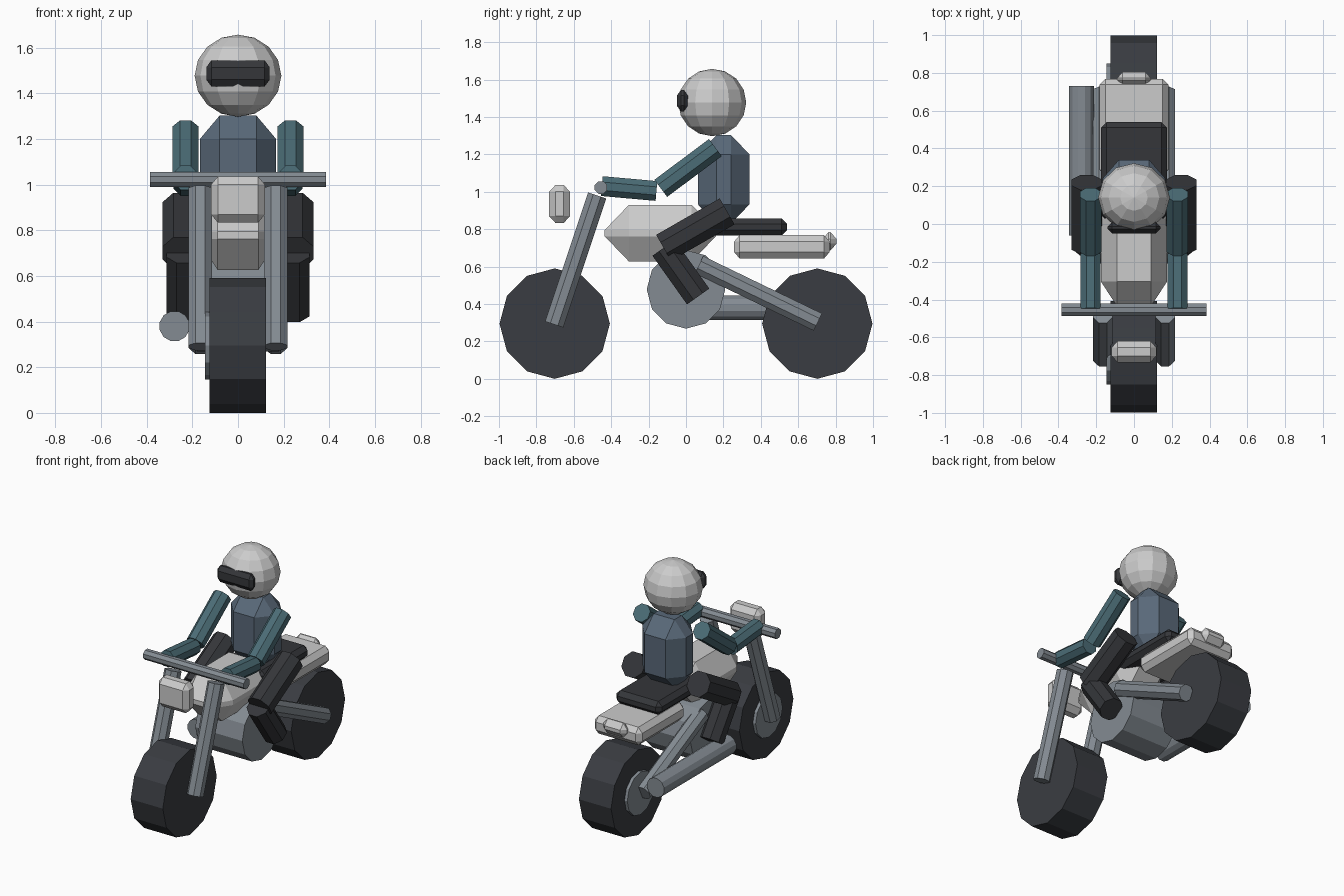
import bpy, bmesh, math
from itertools import product
from mathutils import Vector, Matrix

if "Cube" in bpy.data.objects:
    bpy.data.objects.remove(bpy.data.objects["Cube"])


def material(name, rgb):
    m = bpy.data.materials.new(name)
    m.diffuse_color = (*rgb, 1)
    m.use_nodes = True
    m.node_tree.nodes["Principled BSDF"].inputs["Base Color"].default_value = m.diffuse_color
    return m


RUBBER = material("rubber", (0.042, 0.046, 0.054))
STEEL = material("steel", (0.23, 0.26, 0.29))
PAINT = material("light_paint", (0.60, 0.59, 0.58))
LEATHER = material("dark_cloth", (0.035, 0.037, 0.042))
JACKET = material("jacket", (0.10, 0.14, 0.19))
SLEEVE = material("sleeve", (0.07, 0.15, 0.18))


def finish(name, bm, mat):
    bmesh.ops.recalc_face_normals(bm, faces=bm.faces)
    mesh = bpy.data.meshes.new(name)
    bm.to_mesh(mesh)
    bm.free()
    mesh.materials.append(mat)
    ob = bpy.data.objects.new(name, mesh)
    bpy.context.collection.objects.link(ob)
    return ob


def rod(name, p, q, r, mat, sides=8, flat=True):
    """Prism from p to q; with flat=True r is measured to the flat sides."""
    p, q = Vector(p), Vector(q)
    z = (q - p).normalized()
    x = Vector((0, 1, 0)) if abs(z.x) > 0.9 else Vector((1, 0, 0))
    frame = Matrix((x, z.cross(x), z)).transposed().to_4x4()
    turn = math.pi / sides if flat else 0
    radius = r / math.cos(turn)
    bm = bmesh.new()
    bmesh.ops.create_cone(
        bm, cap_ends=True, segments=sides, radius1=radius, radius2=radius,
        depth=(q - p).length,
        matrix=Matrix.Translation((p + q) / 2) @ frame @ Matrix.Rotation(turn, 4, "Z"))
    return finish(name, bm, mat)


def chamfered_box(name, lo, hi, bevel, mat):
    """Box with a flat chamfer whose size may differ along each axis."""
    lo, hi, b = Vector(lo), Vector(hi), Vector(bevel)
    centre, half = (lo + hi) / 2, (hi - lo) / 2
    bm = bmesh.new()
    for signs in product((-1, 1), repeat=3):
        for face_axis in range(3):
            bm.verts.new([centre[i] + signs[i] * (half[i] - (0 if i == face_axis else b[i]))
                          for i in range(3)])
    bmesh.ops.convex_hull(bm, input=bm.verts[:])
    bmesh.ops.dissolve_limit(bm, angle_limit=0.01, verts=bm.verts[:], edges=bm.edges[:])
    return finish(name, bm, mat)


# Wheels, each with a brake disc on the left side only
for end, y in (("front", -0.702), ("rear", 0.702)):
    rod(end + "_wheel", (-0.124, y, 0.295), (0.122, y, 0.295), 0.295, RUBBER, 12, False)
    rod(end + "_disc", (-0.145, y, 0.295), (-0.10, y, 0.295), 0.148, STEEL, 12, False)

# Engine, exhaust and handlebar
rod("engine", (-0.18, 0, 0.478), (0.18, 0, 0.478), 0.21, STEEL, 12, False)
rod("exhaust", (-0.278, -0.06, 0.38), (-0.278, 0.73, 0.38), 0.065, STEEL, 12)
rod("handlebar", (-0.385, -0.455, 1.022), (0.385, -0.455, 1.022), 0.033, STEEL)

# Bodywork
chamfered_box("tank", (-0.175, -0.435, 0.627), (0.175, 0.16, 0.93), (0.085, 0.13, 0.135), PAINT)
chamfered_box("seat", (-0.175, 0.02, 0.765), (0.175, 0.54, 0.858), (0.03, 0.03, 0.03), LEATHER)
chamfered_box("tail", (-0.182, 0.257, 0.643), (0.182, 0.768, 0.768), (0.03, 0.03, 0.035), PAINT)
chamfered_box("tail_light", (-0.09, 0.73, 0.685), (0.09, 0.805, 0.785), (0.03, 0.033, 0.038), PAINT)
chamfered_box("headlight", (-0.118, -0.732, 0.833), (0.118, -0.62, 1.036), (0.03, 0.034, 0.036), PAINT)

# Rider's torso, helmet and visor
chamfered_box("torso", (-0.167, 0.063, 0.83), (0.167, 0.34, 1.303), (0.087, 0.1, 0.103), JACKET)
bm = bmesh.new()
bmesh.ops.create_uvsphere(
    bm, u_segments=12, v_segments=8, radius=1,
    matrix=Matrix.Translation((0, 0.14, 1.477)) @ Matrix.Diagonal((0.19, 0.182, 0.18, 1)))
finish("helmet", bm, PAINT)
chamfered_box("visor", (-0.139, -0.049, 1.43), (0.139, 0.01, 1.544), (0.022, 0.022, 0.03), LEATHER)

# Paired frame tubes and limbs: name, x, start (y, z), end (y, z), radius, material
PAIRS = (
    ("fork", 0.165, (-0.705, 0.29), (-0.475, 0.98), 0.051, STEEL),
    ("swingarm", 0.165, (0.07, 0.61), (0.705, 0.303), 0.051, STEEL),
    ("upper_arm", 0.23, (0.157, 1.236), (-0.135, 1.018), 0.057, SLEEVE),
    ("forearm", 0.23, (-0.158, 1.004), (-0.45, 1.03), 0.053, SLEEVE),
    ("thigh", 0.25, (0.22, 0.895), (-0.12, 0.70), 0.08, LEATHER),
    ("shin", 0.24, (-0.12, 0.70), (0.065, 0.44), 0.073, LEATHER),
)
for name, x, a, b, r, mat in PAIRS:
    for side, s in (("left", -1), ("right", 1)):
        rod(f"{side}_{name}", (s * x, *a), (s * x, *b), r, mat)
